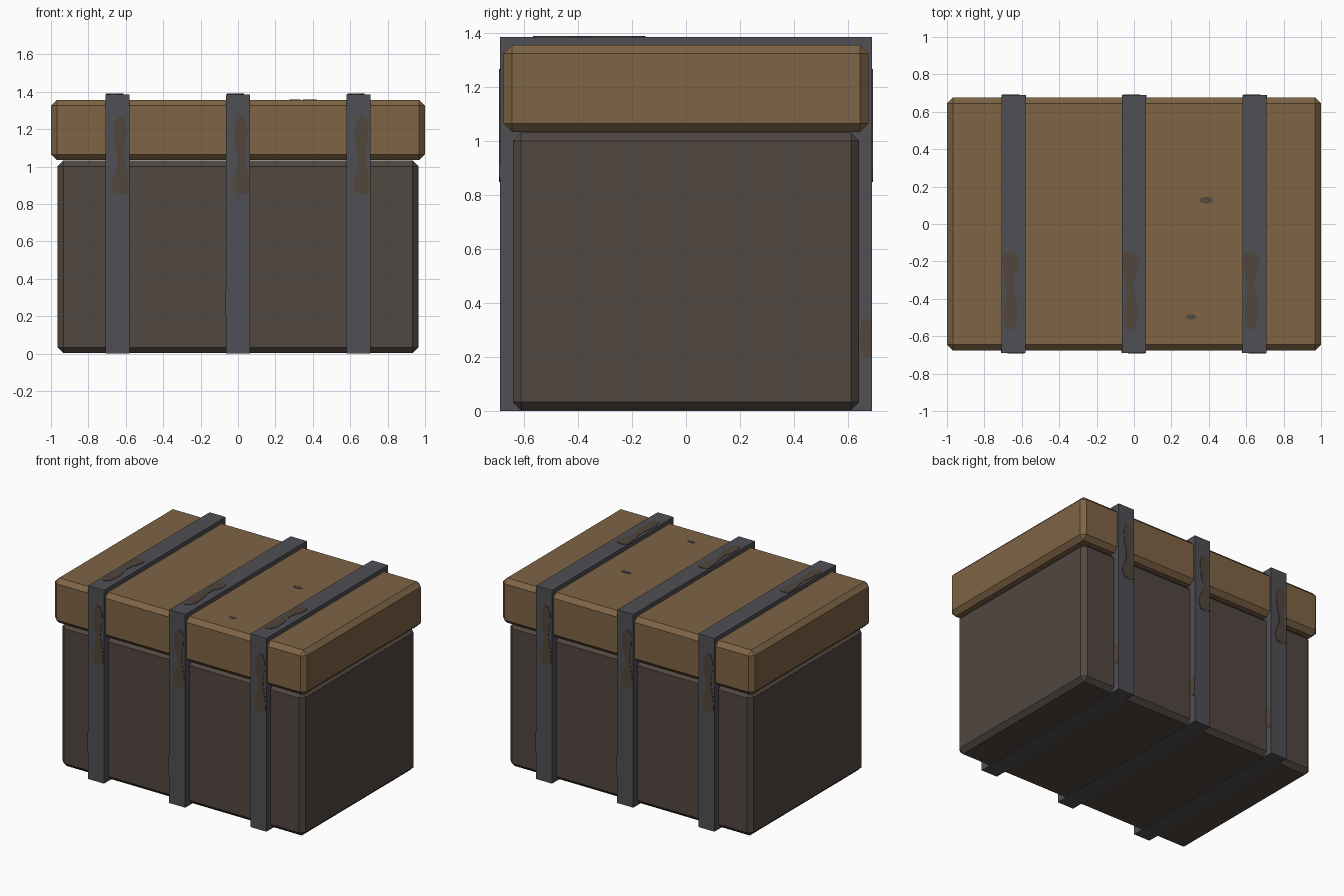
import bpy, bmesh, math
from mathutils import Matrix, Vector

if "Cube" in bpy.data.objects:
    bpy.data.objects.remove(bpy.data.objects["Cube"])


def mat(name, rgb):
    lin = [((c / 255 + 0.055) / 1.055) ** 2.4 for c in rgb]
    m = bpy.data.materials.new(name)
    m.diffuse_color = (*lin, 1)
    m.use_nodes = True
    m.node_tree.nodes["Principled BSDF"].inputs["Base Color"].default_value = m.diffuse_color
    return m


LID = mat("tan_wood", (126, 100, 69))
BODY = mat("dark_wood", (81, 71, 64))
IRON = mat("grey_iron", (80, 80, 85))
RUST = mat("rust_brown", (81, 70, 60))
CHIP = mat("dark_chip", (80, 75, 68))


def finish(bm, name, m):
    bmesh.ops.recalc_face_normals(bm, faces=bm.faces)
    me = bpy.data.meshes.new(name)
    bm.to_mesh(me)
    bm.free()
    me.materials.append(m)
    ob = bpy.data.objects.new(name, me)
    bpy.context.collection.objects.link(ob)
    return ob


def box(name, lo, hi, m, bevel=0):
    lo, hi = Vector(lo), Vector(hi)
    bm = bmesh.new()
    bmesh.ops.create_cube(bm, size=1)
    bmesh.ops.scale(bm, vec=hi - lo, verts=bm.verts)
    bmesh.ops.translate(bm, vec=(lo + hi) / 2, verts=bm.verts)
    if bevel:
        bmesh.ops.bevel(bm, geom=bm.edges[:], offset=bevel, segments=1,
                        affect='EDGES', profile=0.5)
    return finish(bm, name, m)


def plate(name, pts, origin, right, up, m, thick=0.003):
    """Thin flat plate drawn in the (right, up) plane, raised outward."""
    o, r, u = Vector(origin), Vector(right), Vector(up)
    bm = bmesh.new()
    f = bm.faces.new([bm.verts.new(o + r * a + u * b) for a, b in pts])
    ext = bmesh.ops.extrude_face_region(bm, geom=[f])
    vs = [g for g in ext["geom"] if isinstance(g, bmesh.types.BMVert)]
    bmesh.ops.translate(bm, vec=r.cross(u) * thick, verts=vs)
    return finish(bm, name, m)


def ellipse(w, h, n=10):
    return [(w * math.cos(2 * math.pi * i / n), h * math.sin(2 * math.pi * i / n))
            for i in range(n)]


# Chest body and lid
box("chest_body", (-0.965, -0.642, 0.003), (0.965, 0.642, 1.033), BODY, 0.031)
box("chest_lid", (-1.0, -0.676, 1.035), (1.0, 0.676, 1.357), LID, 0.031)

# Rust blotch outline, centred on its own middle
BLOTCH = [(.011, .208), (.037, .2), (.052, .155), (.048, .085), (.037, .02),
          (.046, -.06), (.058, -.135), (.06, -.195), (.027, -.21), (-.016, -.2),
          (-.032, -.157), (-.021, -.114), (-.002, -.07), (0, -.01),
          (-.016, .06), (-.022, .14), (-.005, .192)]
SIDE = [(-.047, .02), (-.04, .06), (-.02, .07), (0, .07), (0, -.07),
        (-.025, -.07), (-.042, -.05), (-.047, -.02)]

# Iron straps with rust on front, back, top and side edges
W, D, H = 0.064, 0.69, 1.387
for i, x in enumerate((-0.645, 0, 0.645), 1):
    box(f"iron_strap_{i}", (x - W, -D, 0), (x + W, D, H), IRON)
    plate(f"front_rust_{i}", BLOTCH, (x, -D, 1.06), (1, 0, 0), (0, 0, 1), RUST)
    plate(f"back_rust_{i}", BLOTCH, (x, D, 1.06), (-1, 0, 0), (0, 0, 1), RUST)
    plate(f"top_rust_{i}", BLOTCH, (x, -0.36, H), (-1, 0, 0), (0, -1, 0), RUST)
    plate(f"right_edge_rust_{i}", SIDE, (x + W, D, 0.27), (0, 1, 0), (0, 0, 1), RUST)
    plate(f"left_edge_rust_{i}", SIDE, (x - W, -D, 0.27), (0, -1, 0), (0, 0, 1), RUST)

# Small chips on the lid top
for i, (x, y, w, h) in enumerate(((0.385, 0.127, .038, .017),
                                  (0.305, -0.497, .03, .014)), 1):
    plate(f"lid_chip_{i}", ellipse(w, h), (x, y, 1.357), (1, 0, 0), (0, 1, 0), CHIP)
